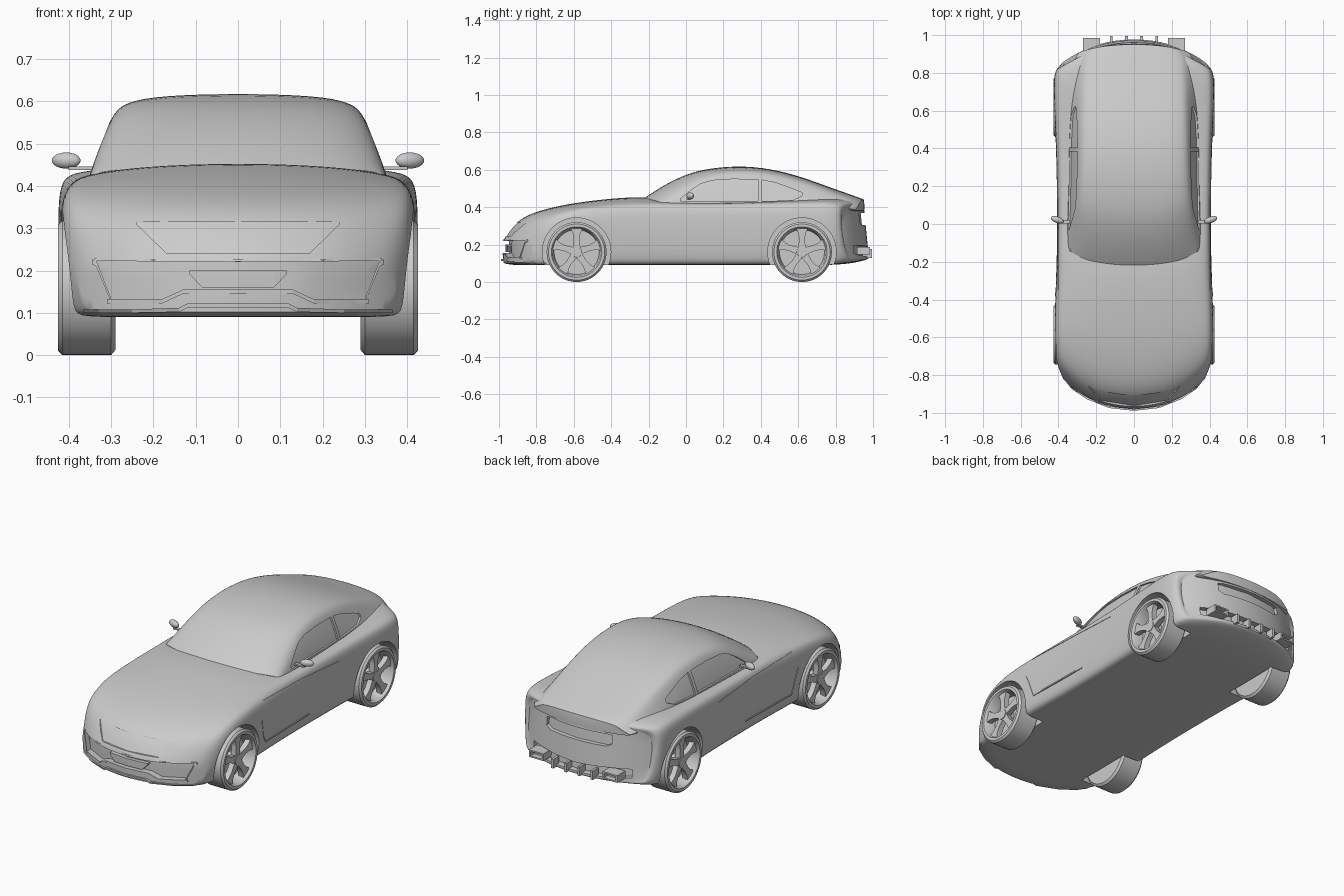
import bpy, bmesh, math
from mathutils import Vector, Matrix
from mathutils.bvhtree import BVHTree

if "Cube" in bpy.data.objects:
    bpy.data.objects.remove(bpy.data.objects["Cube"])

grey = bpy.data.materials.new("plain_grey")
grey.use_nodes = True
grey.diffuse_color = (0.6, 0.6, 0.6, 1)
grey.node_tree.nodes["Principled BSDF"].inputs["Base Color"].default_value = (0.6, 0.6, 0.6, 1)


def make(name, bm):
    bmesh.ops.recalc_face_normals(bm, faces=bm.faces)
    me = bpy.data.meshes.new(name)
    bm.to_mesh(me)
    bm.free()
    ob = bpy.data.objects.new(name, me)
    bpy.context.scene.collection.objects.link(ob)
    me.materials.append(grey)
    return ob


def smooth(ob, angle=32):
    ob.data.shade_smooth()
    ob.data.set_sharp_from_angle(angle=math.radians(angle))


def bake(ob):
    dg = bpy.context.evaluated_depsgraph_get()
    me = bpy.data.meshes.new_from_object(ob.evaluated_get(dg))
    ob.modifiers.clear()
    ob.data = me
    return ob


def cut(ob, cutters):
    for c in cutters:
        m = ob.modifiers.new("cut", 'BOOLEAN')
        m.operation, m.solver, m.object = 'DIFFERENCE', 'EXACT', c
    bake(ob)
    for c in cutters:
        bpy.data.objects.remove(c)


def loft(name, stations, section, crease):
    """Half shell lofted along y, capped, mirrored and subdivided."""
    bm = bmesh.new()
    layer = bm.edges.layers.float.new("crease_edge")
    rings = []
    for yc, bow, w, *rest in stations:
        pts = section(w, *rest)
        lean = 0.1 if yc > 0.94 else 0
        top = pts[-1][1]
        rings.append([bm.verts.new((x, yc + bow * (x / w) ** 2.5 + lean * (top - z), z))
                      for x, z in pts])
    for a, b in zip(rings, rings[1:]):
        for i in range(len(a) - 1):
            bm.faces.new((a[i], a[i + 1], b[i + 1], b[i]))
    for r in (rings[0], rings[-1]):
        n = len(r)
        for i in range(n // 2 - 1):
            bm.faces.new((r[i], r[i + 1], r[n - 2 - i], r[n - 1 - i]))
        for a, b in zip(r, r[1:]):
            bm.edges.get((a, b))[layer] = crease
    ob = make(name, bm)
    ob.modifiers.new("mirror", 'MIRROR').use_clip = True
    ob.modifiers.new("subsurf", 'SUBSURF').levels = 2
    return bake(ob)


def tree(ob):
    bm = bmesh.new()
    bm.from_mesh(ob.data)
    t = BVHTree.FromBMesh(bm)
    bm.free()
    return t


def panel(name, bvh, face, cols, inn, out, rows=4):
    """Solid that follows a surface; columns are (position, low z, high z)."""
    d = {"front": (0, 1, 0), "rear": (0, -1, 0), "left": (-1, 0, 0), "right": (1, 0, 0)}[face]
    d = Vector(d)
    bm = bmesh.new()
    inner, outer = [], []
    last = None
    for u, lo, hi in cols:
        ci, co = [], []
        for k in range(rows + 1):
            z = lo + (hi - lo) * k / rows
            p = Vector((u, 0, z)) if d.x == 0 else Vector((0, u, z))
            hit = bvh.ray_cast(p - d * 2, d)[0] or (last and p + d * last.dot(d)) or p
            last = hit
            ci.append(bm.verts.new(hit + d * inn))
            co.append(bm.verts.new(hit - d * out))
        inner.append(ci)
        outer.append(co)
    n = len(cols)
    for g in (inner, outer):
        for i in range(n - 1):
            for k in range(rows):
                bm.faces.new((g[i][k], g[i + 1][k], g[i + 1][k + 1], g[i][k + 1]))
    for k in (0, rows):
        for i in range(n - 1):
            bm.faces.new((inner[i][k], inner[i + 1][k], outer[i + 1][k], outer[i][k]))
    for i in (0, n - 1):
        for k in range(rows):
            bm.faces.new((inner[i][k], inner[i][k + 1], outer[i][k + 1], outer[i][k]))
    return make(name, bm)


def both(cols):
    return [(-u, a, b) for u, a, b in reversed(cols) if u > 0] + cols


# Lower body
def body_section(w, zb, zs, zt):
    d = zt - zs
    return [(0, zb), (.55 * w, zb), (.9 * w, zb), (.967 * w, zb + .012), (w, zb + .5 * (zs - zb)),
            (w, zs - .035), (.965 * w, zs + .01), (.86 * w, zs + .5 * d), (.55 * w, zs + .85 * d), (0, zt)]


body = loft("body", [
    (-.99, .17, .375, .1, .2, .225), (-.935, .16, .395, .09, .27, .31),
    (-.86, .13, .41, .09, .32, .36), (-.75, .08, .418, .09, .355, .395),
    (-.6, .04, .422, .09, .385, .425), (-.42, .02, .417, .09, .395, .447),
    (-.27, .02, .412, .09, .4, .458), (-.15, .02, .408, .09, .405, .45),
    (.1, 0, .407, .09, .405, .43), (.4, 0, .412, .09, .41, .44),
    (.62, 0, .424, .09, .415, .45), (.78, -.02, .427, .09, .415, .46),
    (.9, -.08, .415, .1, .4, .452), (.95, -.13, .39, .12, .38, .442),
    (.958, -.14, .375, .13, .37, .435)], body_section, .7)
skin = tree(body)

wheel_y, wheel_z = (-.585, .62), .16
mouth = both([(0, .155, .22), (.13, .155, .22), (.18, .132, .221), (.3, .132, .223), (.335, .215, .224)])
hood = both([(0, .242, .315), (.17, .242, .315), (.24, .31, .315)])
cutters = [panel("mouth_cut", skin, "front", mouth, .03, .1),
           panel("hood_cut", skin, "front", hood, .004, .1),
           panel("plate_cut", skin, "rear", both([(0, .305, .37), (.17, .305, .37), (.2, .32, .365)]), .02, .1),
           panel("valance_cut", skin, "rear", both([(0, .14, .185), (.2, .14, .195), (.3, .15, .195)]), .03, .1)]
for y in wheel_y:
    for s in (-1, 1):
        bm = bmesh.new()
        bmesh.ops.create_cone(bm, cap_ends=True, segments=48, radius1=.183, radius2=.183, depth=.3,
                              matrix=Matrix.Translation((s * .425, y, wheel_z)) @ Matrix.Rotation(math.pi / 2, 4, 'Y'))
        cutters.append(make("arch_cut", bm))
cut(body, cutters)
smooth(body)


# Cabin with windscreen, roof and fastback
def cabin_section(wb, wt, zs, zt):
    d = zt - zs
    return [(0, .38), (.6 * wb, .38), (wb, .38), ((wb + wt) / 2, (.38 + zs) / 2), (wt, zs),
            (.9 * wt, zs + .55 * d), (.62 * wt, zs + .9 * d), (0, zt)]


cabin = loft("cabin", [
    (-.24, .11, .362, .348, .425, .445), (-.12, .1, .365, .338, .468, .525),
    (0, .09, .365, .318, .525, .58), (.1, .07, .365, .304, .56, .606),
    (.27, .02, .365, .296, .576, .624), (.45, 0, .365, .29, .567, .609),
    (.62, 0, .36, .285, .525, .563), (.78, 0, .35, .28, .468, .503),
    (.9, -.03, .335, .275, .432, .462), (.955, -.06, .31, .25, .41, .442)], cabin_section, .8)
glass = tree(cabin)
door_window = [(-.03, .432, .445), (.03, .432, .493), (.08, .432, .525), (.14, .432, .543),
               (.25, .432, .55), (.385, .432, .547)]
rear_window = [(.405, .432, .545), (.48, .434, .53), (.57, .438, .498), (.62, .46, .478)]
cut(cabin, [panel("window_cut", glass, f, c, .01, .1)
            for f in ("left", "right") for c in (door_window, rear_window)])
smooth(cabin, 28)

# Nose: grille plate, brow, splitter
panel("grille_plate", skin, "front", both([(0, .16, .2), (.085, .16, .2), (.115, .192, .2)]), .035, -.012)
panel("brow_trim", skin, "front", both([(0, .221, .227), (.2, .222, .227), (.34, .223, .228)]), .01, .005, 1)
panel("mouth_lip", skin, "front", both([(0, .145, .155), (.13, .145, .155), (.18, .122, .132), (.31, .122, .132)]),
      .02, .005, 1)
for s in (-1, 1):
    cols = sorted((s * u, a, b) for u, a, b in [(.3, .125, .135), (.335, .21, .224), (.345, .215, .226)])
    panel("mouth_side_trim", skin, "front", cols, .02, .005, 1)
lip = both([(0, .112, .122), (.12, .112, .122), (.14, .102, .112), (.25, .1, .108), (.33, .1, .108), (.365, .1, .108)])
panel("splitter", skin, "front", lip, .06, .012, 1)


def box(name, x, y, z, sx, sy, sz):
    bm = bmesh.new()
    bmesh.ops.create_cube(bm, size=1, matrix=Matrix.Translation((x, y, z)) @ Matrix.Diagonal((sx, sy, sz, 1)))
    return make(name, bm)


# Tail: diffuser fins and exhausts
for x in (-.12, -.04, .04, .12):
    box("diffuser_fin", x, .97, .152, .014, .05, .05)
for s in (-1, 1):
    pipe = box("exhaust", s * .225, .95, .166, .09, .07, .04)
    cut(pipe, [box("exhaust_cut", s * .225, .98, .166, .07, .05, .024)])

# Side lines, door crease and sill
for f in ("left", "right"):
    panel("door_crease", skin, f, [(-.35, .392, .396), (0, .382, .386), (.3, .362, .366)], .01, .002, 1)
    panel("sill_trim", skin, f, [(-.34, .163, .17), (.05, .163, .17)], .01, .004, 1)
    panel("fender_vent", skin, f, [(-.385, .29, .3), (-.365, .2, .26), (-.34, .163, .18)], .01, .003, 1)

# Wheels: lathed tyre, five flared spokes, hub
tyre = [(0, 0), (0, .148), (.01, .16), (.125, .16), (.135, .15), (.135, .135), (.125, .128), (.07, .12), (.07, 0)]
spoke = [(.02, .02), (.07, .015), (.1, .02), (.13, .034)]
for tag, y in zip(("front", "rear"), wheel_y):
    for side, s in (("left", 1), ("right", -1)):
        bm = bmesh.new()
        prof = [bm.verts.new((x, 0, r)) for x, r in tyre]
        edges = [bm.edges.new(e) for e in zip(prof, prof[1:])]
        bmesh.ops.spin(bm, geom=prof + edges, cent=(0, 0, 0), axis=(1, 0, 0), angle=2 * math.pi, steps=48)
        bmesh.ops.remove_doubles(bm, verts=bm.verts, dist=1e-5)
        for i in range(5):
            rot = Matrix.Rotation(i * math.tau / 5, 3, 'X')
            outline = [(w, r) for r, w in spoke] + [(-w, r) for r, w in reversed(spoke)]
            f = bm.faces.new([bm.verts.new(rot @ Vector((.09, w, r))) for w, r in outline])
            new = bmesh.ops.extrude_face_region(bm, geom=[f])["geom"]
            bmesh.ops.translate(bm, vec=(.03, 0, 0), verts=[v for v in new if isinstance(v, bmesh.types.BMVert)])
        bmesh.ops.create_cone(bm, cap_ends=True, segments=24, radius1=.034, radius2=.028, depth=.055,
                              matrix=Matrix.Translation((.096, 0, 0)) @ Matrix.Rotation(math.pi / 2, 4, 'Y'))
        bmesh.ops.transform(bm, verts=bm.verts, matrix=Matrix.Translation((s * .29, y, wheel_z)) @
                            Matrix.Diagonal((s, 1, 1, 1)))
        smooth(make(f"{tag}_{side}_wheel", bm))

# Door mirrors on stalks
for side, s in (("left", 1), ("right", -1)):
    bm = bmesh.new()
    bmesh.ops.create_uvsphere(bm, u_segments=20, v_segments=12, radius=1, matrix=Matrix.Translation(
        (s * .406, .022, .46)) @ Matrix.Rotation(s * .35, 4, 'Z') @ Matrix.Diagonal((.036, .017, .019, 1)))
    smooth(make(f"{side}_mirror", bm))
    box(f"{side}_mirror_stalk", s * .37, .012, .442, .06, .018, .008)
